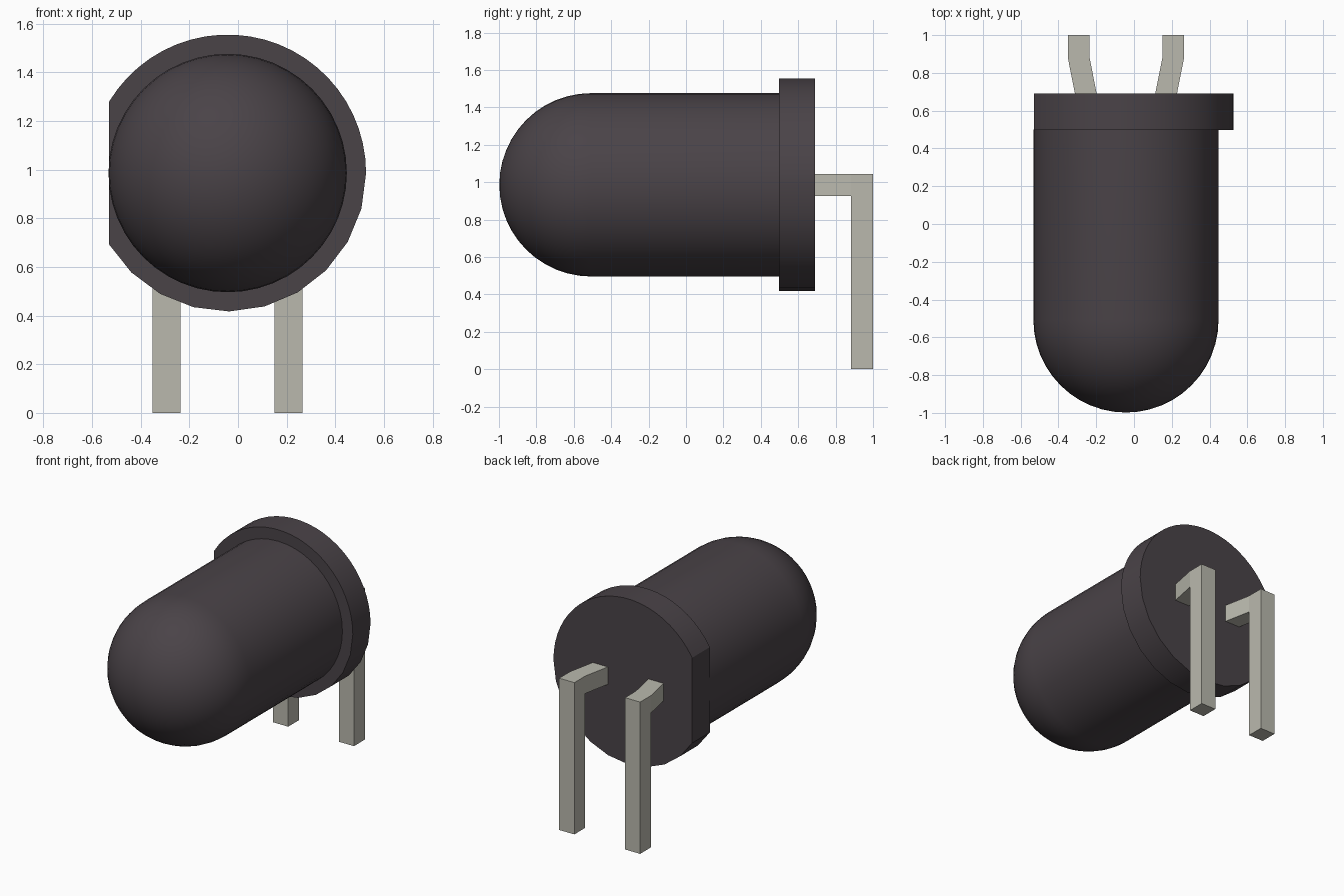
import bpy, bmesh, math

cube = bpy.data.objects.get("Cube")
if cube:
    bpy.data.objects.remove(cube, do_unlink=True)

AX, AZ = -0.0425, 0.986      # axis of the round body, running along y


def material(name, rgb):
    mat = bpy.data.materials.new(name)
    mat.use_nodes = True
    mat.diffuse_color = (*rgb, 1)
    mat.node_tree.nodes["Principled BSDF"].inputs["Base Color"].default_value = (*rgb, 1)
    return mat


def make_object(name, bm, mat, smooth=False):
    bmesh.ops.recalc_face_normals(bm, faces=bm.faces)
    mesh = bpy.data.meshes.new(name)
    bm.to_mesh(mesh)
    bm.free()
    mesh.materials.append(mat)
    obj = bpy.data.objects.new(name, mesh)
    bpy.context.collection.objects.link(obj)
    if smooth:
        bpy.ops.object.select_all(action='DESELECT')
        obj.select_set(True)
        bpy.context.view_layer.objects.active = obj
        bpy.ops.object.shade_smooth_by_angle(angle=math.radians(32))
    return obj


dark = material("dark plastic", (0.068, 0.056, 0.064))
metal = material("pale metal", (0.49, 0.485, 0.42))

# Domed body: a half profile spun around the axis
R, DOME_Y, SEGS, RINGS = 0.49, -0.508, 48, 12
bm = bmesh.new()
profile = [(R * math.sin(a), DOME_Y - R * math.cos(a))
           for a in (i * math.pi / 2 / RINGS for i in range(RINGS + 1))]
profile.append((R, 0.5))
verts = [bm.verts.new((AX + r, y, AZ)) for r, y in profile]
edges = [bm.edges.new(pair) for pair in zip(verts, verts[1:])]
bmesh.ops.spin(bm, geom=verts + edges, cent=(AX, 0, AZ), axis=(0, 1, 0),
               angle=math.tau, steps=SEGS)
bmesh.ops.remove_doubles(bm, verts=bm.verts, dist=1e-4)
make_object("domed_body", bm, dark, smooth=True)

# Flange: a disc with a flat on its right side, coarser along the lower arc
FR = 0.569
limit = math.acos((-0.53 - AX) / FR)
angles = [limit * i / 24 for i in range(24, 0, -1)] + [-limit * i / 10 for i in range(11)]
bm = bmesh.new()
disc = bm.faces.new([bm.verts.new((AX + FR * math.cos(a), 0.497, AZ + FR * math.sin(a)))
                     for a in angles])
ext = bmesh.ops.extrude_face_region(bm, geom=[disc], use_keep_orig=True)
bmesh.ops.translate(bm, vec=(0, 0.193, 0),
                    verts=[v for v in ext["geom"] if isinstance(v, bmesh.types.BMVert)])
make_object("flange", bm, dark, smooth=True)

# Legs: an L-shaped side outline with a sideways bend, mirrored about the axis
outline = [(0.69, 1.045), (0.882, 1.045), (1.0, 1.045), (1.0, 0.0),
           (0.882, 0.0), (0.882, 0.925), (0.69, 0.925)]
for name, side in (("left_leg", 1), ("right_leg", -1)):
    bm = bmesh.new()
    inner, outer = [], []
    for y, z in outline:
        near = 0.155 if y < 0.8 else 0.193
        inner.append(bm.verts.new((AX + side * near, y, z)))
        outer.append(bm.verts.new((AX + side * (near + 0.115), y, z)))
    for ring in (inner, outer):
        bm.faces.new([ring[i] for i in (0, 1, 5, 6)])
        bm.faces.new([ring[i] for i in (1, 2, 3, 4, 5)])
    for i in range(7):
        j = (i + 1) % 7
        bm.faces.new((inner[i], inner[j], outer[j], outer[i]))
    make_object(name, bm, metal)
